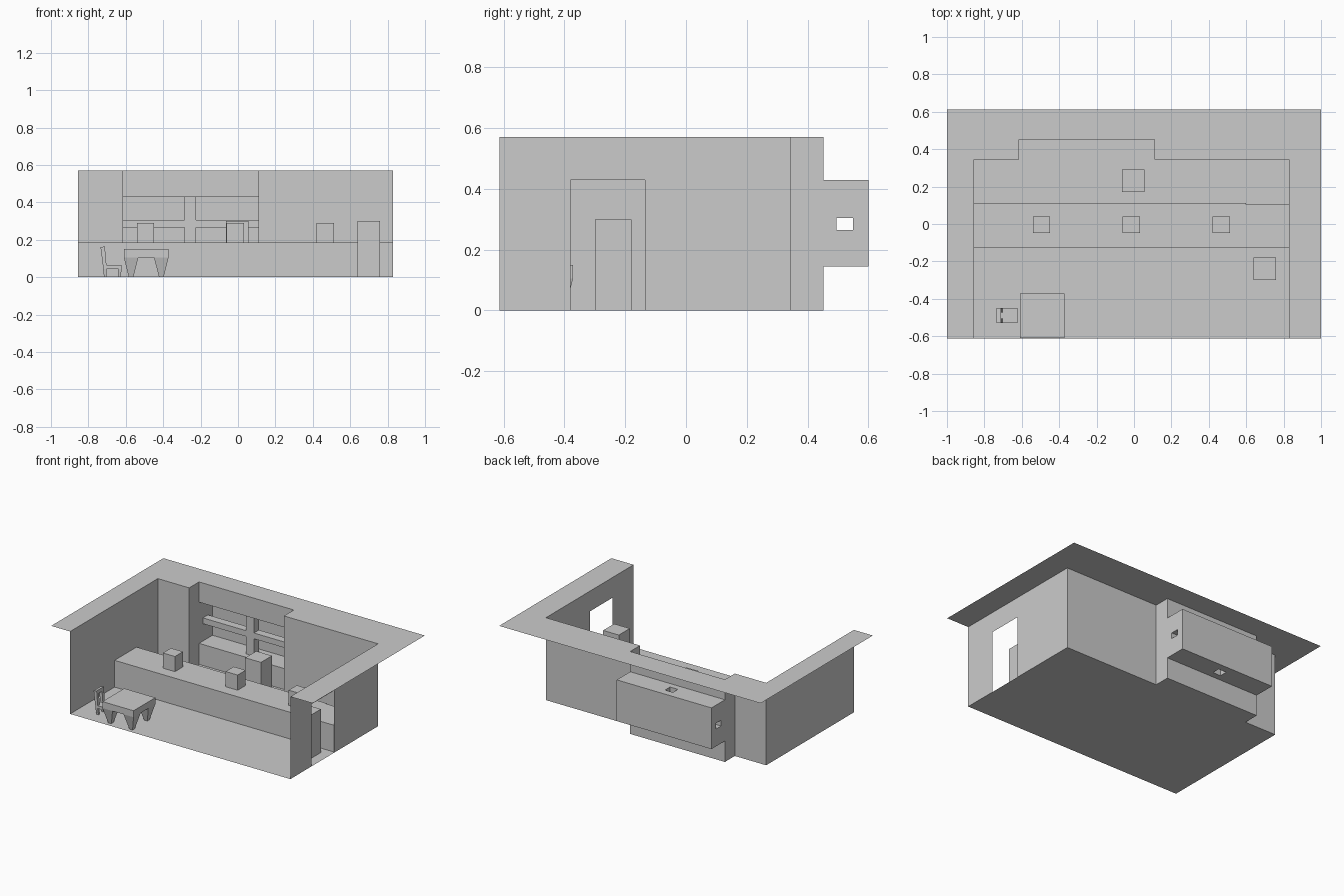
import bpy, bmesh

if "Cube" in bpy.data.objects:
    bpy.data.objects.remove(bpy.data.objects["Cube"])

L, R = -0.855, 0.83            # side walls
F, B = -0.613, 0.345           # open front, back wall
AL, AR, AB = -0.615, 0.11, 0.453   # alcove left, right, back
H = 0.57                       # wall height
W0, W1, WB = 0.145, 0.43, 0.60     # window box bottom, top, rear
BX0, BX1 = -0.285, -0.225      # upright of the cross
BZ0, BZ1 = 0.265, 0.305        # crossbar heights
BY0, BY1 = 0.495, 0.55         # cross depth


def mesh_object(name, faces):
    """Object from a list of faces, each a list of 3D points."""
    bm = bmesh.new()
    for pts in faces:
        bm.faces.new([bm.verts.new(p) for p in pts])
    bmesh.ops.remove_doubles(bm, verts=bm.verts, dist=1e-5)
    bmesh.ops.recalc_face_normals(bm, faces=bm.faces)
    me = bpy.data.meshes.new(name)
    bm.to_mesh(me)
    bm.free()
    ob = bpy.data.objects.new(name, me)
    bpy.context.collection.objects.link(ob)
    return ob


def prism(name, pts, lo, hi, axis='z', skip=()):
    """Extrude a 2D outline along an axis; skip leaves chosen sides open."""
    def at(p, h):
        return (p[0], p[1], h) if axis == 'z' else (p[0], h, p[1])
    n = len(pts)
    faces = [[at(p, lo) for p in pts], [at(p, hi) for p in pts]]
    for i in range(n):
        if i not in skip:
            a, b = pts[i], pts[(i + 1) % n]
            faces.append([at(a, lo), at(b, lo), at(b, hi), at(a, hi)])
    return mesh_object(name, faces)


def rect(x0, x1, y0, y1):
    return [(x0, y0), (x1, y0), (x1, y1), (x0, y1)]


def box(name, x0, x1, y0, y1, z0, z1):
    return prism(name, rect(x0, x1, y0, y1), z0, z1)


def taper(name, bottom, top, z0, z1):
    """Tapered block between two rectangles."""
    a = [(x, y, z0) for x, y in rect(*bottom)]
    b = [(x, y, z1) for x, y in rect(*top)]
    sides = [[a[i], a[i - 1], b[i - 1], b[i]] for i in range(4)]
    return mesh_object(name, [a, b] + sides)


def ring(outer, inner):
    """Four quads between an outer and an inner rectangle."""
    return [[outer[i - 1], outer[i], inner[i], inner[i - 1]] for i in range(4)]


# floor and flat roof rim follow the same outline
outline = [(L, F), (L, B), (AL, B), (AL, AB), (AR, AB), (AR, B), (R, B), (R, F)]
mesh_object("floor", [[(x, y, 0) for x, y in outline]])
rim = outline + [(1, F), (1, 0.613), (-1, 0.613), (-1, F)]
mesh_object("roof_rim", [[(x, y, H) for x, y in rim]])


# thin walls, with a window gap in the alcove and a doorway on the right
def wall(a, b, z0=0, z1=H):
    return [(*a, z0), (*b, z0), (*b, z1), (*a, z1)]


walls = [wall(outline[i], outline[i + 1]) for i in (0, 1, 2, 4, 5)]
walls += [wall(outline[3], outline[4], 0, W0), wall(outline[3], outline[4], W1, H)]
door = [(F, 0), (-0.38, 0), (-0.38, 0.43), (-0.135, 0.43), (-0.135, 0),
        (B, 0), (B, H), (F, H)]
walls.append([(R, y, z) for y, z in door])
mesh_object("walls", walls)

# window box behind the alcove, pierced where the cross meets it
faces = [[(AL, WB, W0), (AR, WB, W0), (AR, WB, W1), (AL, WB, W1)]]
for z in (W0, W1):
    faces += ring([(x, y, z) for x, y in rect(AL, AR, AB, WB)],
                  [(x, y, z) for x, y in rect(BX0, BX1, BY0, BY1)])
for x in (AL, AR):
    faces += ring([(x, y, z) for y, z in rect(AB, WB, W0, W1)],
                  [(x, y, z) for y, z in rect(BY0, BY1, BZ0, BZ1)])
mesh_object("window_box", faces)

# hollow window cross, open at its four ends
cross = [(AL, BZ0), (BX0, BZ0), (BX0, W0), (BX1, W0), (BX1, BZ0), (AR, BZ0),
         (AR, BZ1), (BX1, BZ1), (BX1, W1), (BX0, W1), (BX0, BZ1), (AL, BZ1)]
prism("window_cross", cross, BY0, BY1, 'y', skip=(2, 5, 8, 11))

# counter with a slightly shallower right end
prism("counter", [(L, -0.127), (R, -0.127), (R, 0.105), (0.6, 0.105),
                  (0.6, 0.113), (L, 0.113)], 0, 0.185)

# small blocks on the counter, and two standing blocks
for i, x in enumerate((-0.495, -0.015, 0.467)):
    box(f"counter_block_{i + 1}", x - 0.046, x + 0.046, -0.048, 0.04, 0.185, 0.29)
box("standing_block_back", -0.065, 0.055, 0.172, 0.292, 0, 0.30)
box("standing_block_front", 0.64, 0.76, -0.30, -0.18, 0, 0.30)


# legs taper inward from the corner
def legs(name, x0, x1, y0, y1, z, top, foot, inset):
    for i, (cx, sx) in enumerate(((x0, 1), (x1, -1))):
        for j, (cy, sy) in enumerate(((y0, 1), (y1, -1))):
            fx, fy = cx + sx * inset, cy + sy * inset
            taper(f"{name}_{i}{j}", (fx, fx + sx * foot, fy, fy + sy * foot),
                  (cx, cx + sx * top, cy, cy + sy * top), 0, z)


# table
box("table_top", -0.61, -0.372, F + 0.003, -0.372, 0.105, 0.15)
legs("table_leg", -0.61, -0.372, F + 0.003, -0.372, 0.105, 0.077, 0.024, 0.026)

# chair
CY0, CY1 = -0.528, -0.45
box("chair_seat", -0.722, -0.622, CY0, CY1, 0.045, 0.065)
legs("chair_leg", -0.722, -0.622, CY0, CY1, 0.045, 0.018, 0.014, 0.006)
post = [(-0.722, 0.06), (-0.703, 0.06), (-0.712, 0.165), (-0.735, 0.16)]
prism("chair_back_post_front", post, CY0, CY0 + 0.022, 'y')
prism("chair_back_post_rear", post, CY1 - 0.022, CY1, 'y')
rail = [(-0.732, 0.135), (-0.711, 0.14), (-0.712, 0.165), (-0.735, 0.16)]
prism("chair_back_rail", rail, CY0 + 0.022, CY1 - 0.022, 'y')
